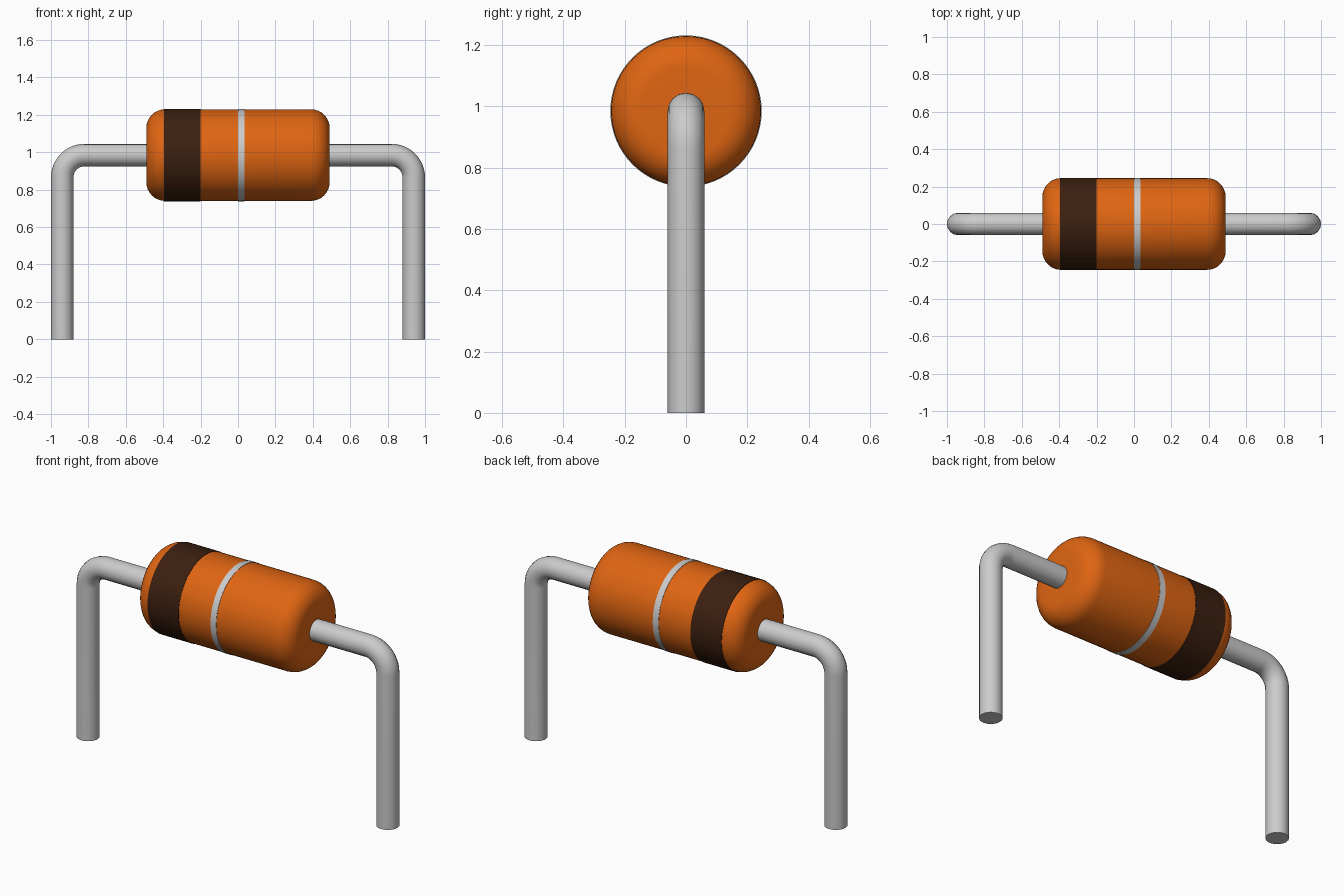
import bpy
import bmesh
from math import cos, sin, pi, radians
from mathutils import Matrix

cube = bpy.data.objects.get("Cube")
if cube:
    bpy.data.objects.remove(cube, do_unlink=True)

AXIS_Z = 0.985       # height of the body axis
BODY_R = 0.245
BODY_HALF = 0.49
FILLET = 0.1
WIRE_R = 0.06
WIRE_X = 0.94        # centre line of the vertical legs
BEND_R = 0.12
SEGMENTS = 64


def material(name, colour):
    mat = bpy.data.materials.new(name)
    mat.use_nodes = True
    mat.diffuse_color = colour
    bsdf = mat.node_tree.nodes["Principled BSDF"]
    bsdf.inputs["Base Color"].default_value = colour
    bsdf.inputs["Roughness"].default_value = 0.5
    return mat


def smooth(obj):
    bpy.ops.object.select_all(action="DESELECT")
    obj.select_set(True)
    bpy.context.view_layer.objects.active = obj
    bpy.ops.object.shade_smooth_by_angle(angle=radians(35))


def lathe(name, profile, mat=None):
    """Spin a list of (x, radius) points around the body axis."""
    bm = bmesh.new()
    verts = [bm.verts.new((x, 0, r)) for x, r in profile]
    edges = [bm.edges.new(pair) for pair in zip(verts, verts[1:])]
    bmesh.ops.spin(bm, geom=verts + edges, cent=(0, 0, 0), axis=(1, 0, 0),
                   angle=2 * pi, steps=SEGMENTS)
    bmesh.ops.remove_doubles(bm, verts=bm.verts, dist=1e-5)
    bmesh.ops.recalc_face_normals(bm, faces=bm.faces)
    mesh = bpy.data.meshes.new(name)
    bm.to_mesh(mesh)
    bm.free()
    obj = bpy.data.objects.new(name, mesh)
    obj.location.z = AXIS_Z
    bpy.context.collection.objects.link(obj)
    if mat:
        mesh.materials.append(mat)
    smooth(obj)
    return obj


def band(name, x0, x1, mat=None):
    inner, outer = BODY_R - 0.01, BODY_R + 0.002
    return lathe(name, [(x0, inner), (x0, outer), (x1, outer), (x1, inner), (x0, inner)], mat)


def lead(name, side):
    """Bent round wire from inside the body down to the ground."""
    path = [(BODY_HALF - 0.1, AXIS_Z)]
    for i in range(13):
        a = pi / 2 * (1 - i / 12)
        path.append((WIRE_X - BEND_R + BEND_R * cos(a),
                     AXIS_Z - BEND_R + BEND_R * sin(a)))
    path.append((WIRE_X, 0))
    curve = bpy.data.curves.new(name, "CURVE")
    curve.dimensions = "3D"
    curve.bevel_depth = WIRE_R
    curve.bevel_resolution = 6
    curve.use_fill_caps = True
    spline = curve.splines.new("POLY")
    spline.points.add(len(path) - 1)
    for point, (x, z) in zip(spline.points, path):
        point.co = (side * x, 0, z, 1)
    obj = bpy.data.objects.new(name, curve)
    bpy.context.collection.objects.link(obj)
    bpy.ops.object.select_all(action="DESELECT")
    obj.select_set(True)
    bpy.context.view_layer.objects.active = obj
    bpy.ops.object.convert(target="MESH")
    obj = bpy.context.view_layer.objects.active
    # Weld the caps and make all faces point outwards
    bm = bmesh.new()
    bm.from_mesh(obj.data)
    bmesh.ops.remove_doubles(bm, verts=bm.verts, dist=1e-5)
    bmesh.ops.recalc_face_normals(bm, faces=bm.faces)
    bm.to_mesh(obj.data)
    bm.free()
    smooth(obj)


orange = material("orange_coating", (0.74, 0.13, 0.006, 1))
brown = material("dark_brown_paint", (0.045, 0.014, 0.005, 1))

# Body: cylinder with rounded rims and flat ends
rim = []
for i in range(9):
    a = pi / 2 * i / 8
    rim.append((BODY_HALF - FILLET + FILLET * cos(a),
                BODY_R - FILLET + FILLET * sin(a)))
half = [(BODY_HALF, 0)] + rim
lathe("body", half + [(-x, r) for x, r in reversed(half)], orange)

# Painted rings
band("dark_band", -0.395, -0.2, brown)
band("silver_band", 0.0, 0.036)

# Wire leads
lead("left_lead", 1)
lead("right_lead", -1)
